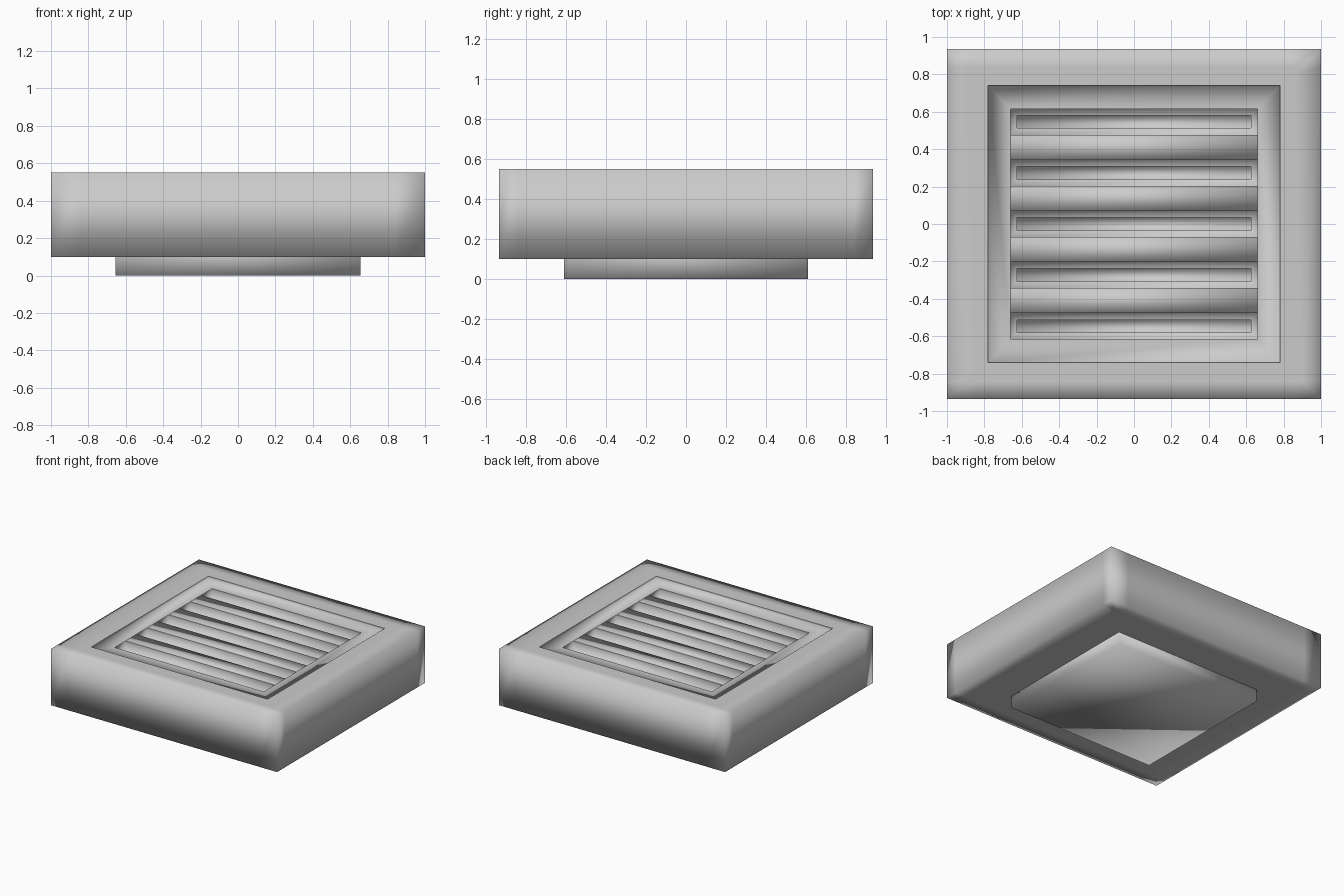
import bpy, bmesh

if "Cube" in bpy.data.objects:
    bpy.data.objects.remove(bpy.data.objects["Cube"])


def loft_rects(name, rings, cap_start=True, cap_end=True, supports=()):
    """Join a chain of rectangles (half_x, half_y, z) into one soft-shaded surface.
    supports: distances from centre where extra edge loops hold the shading."""
    bm = bmesh.new()
    loops = []
    for hx, hy, z in rings:
        loops.append([bm.verts.new((sx * hx, sy * hy, z))
                      for sx, sy in ((-1, -1), (1, -1), (1, 1), (-1, 1))])
    for a, b in zip(loops, loops[1:]):
        for i in range(4):
            j = (i + 1) % 4
            bm.faces.new((a[i], a[j], b[j], b[i]))
    if cap_start:
        bm.faces.new(loops[0][::-1])
    if cap_end:
        bm.faces.new(loops[-1])
    for d in supports:
        for no in ((1, 0, 0), (-1, 0, 0), (0, 1, 0), (0, -1, 0)):
            bmesh.ops.bisect_plane(bm, geom=bm.verts[:] + bm.edges[:] + bm.faces[:],
                                   plane_co=[d * c for c in no], plane_no=no)
    for f in bm.faces:
        f.smooth = True
    me = bpy.data.meshes.new(name)
    bm.to_mesh(me)
    bm.free()
    ob = bpy.data.objects.new(name, me)
    bpy.context.collection.objects.link(ob)
    return ob


TOP, PANEL, LEDGE, SLOT = 0.55, 0.53, 0.47, 0.43
PITCH = 0.273

# Outer shell, soft-shaded, running inward over the rim to the stepped frame
loft_rects("housing", [
    (0.655, 0.61, 0.10), (0.8, 0.75, 0.10), (1.0, 0.935, 0.10), (1.0, 0.935, TOP),
    (0.85, 0.8, TOP), (0.78, 0.74, TOP),
], cap_start=False, cap_end=False, supports=(0.84,))

# Shallow stepped frame around the grille opening
loft_rects("grille_frame", [
    (0.78, 0.74, TOP), (0.78, 0.74, PANEL), (0.66, 0.615, PANEL),
], cap_start=False, cap_end=False)

# Five vent slots, each stepping down to a narrower floor
for i in range(5):
    slot = loft_rects(f"vent_slot_{i + 1}", [
        (0.66, 0.069, PANEL), (0.66, 0.069, LEDGE),
        (0.625, 0.034, LEDGE), (0.625, 0.034, SLOT),
    ], cap_start=False)
    slot.location.y = PITCH * (2 - i)

# Four bars between the slots, level with the frame
for i in range(4):
    bar = loft_rects(f"grille_bar_{i + 1}", [
        (0.66, 0.0675, LEDGE), (0.66, 0.0675, PANEL),
    ], cap_start=False)
    bar.location.y = PITCH * (1.5 - i)

# Closed plinth under the housing
base = loft_rects("base", [(0.655, 0.61, 0.10), (0.655, 0.61, 0.0)], cap_start=False)
base.data.flip_normals()
